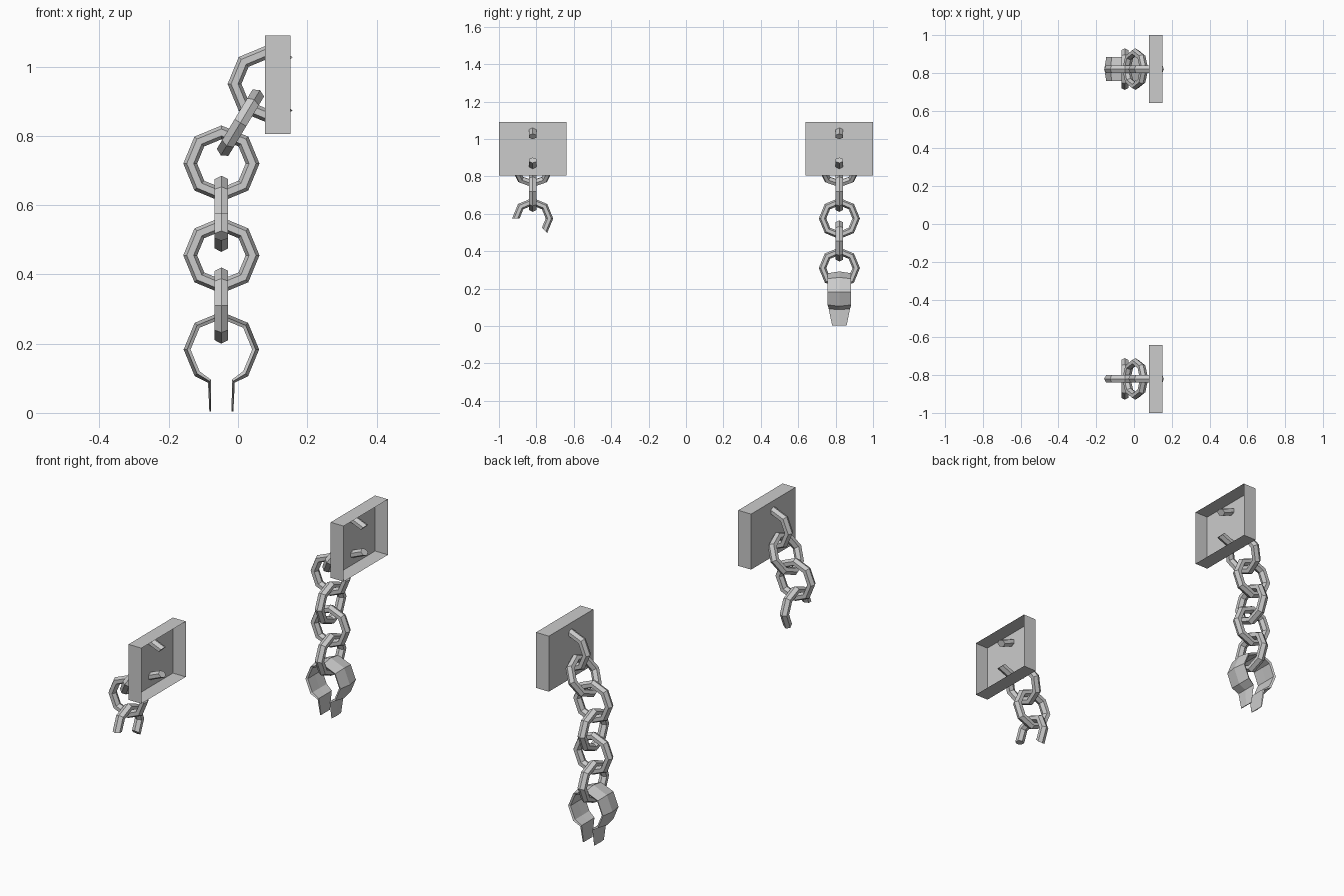
import bpy, bmesh
from math import cos, sin, radians
from mathutils import Vector, Matrix

if "Cube" in bpy.data.objects:
    bpy.data.objects.remove(bpy.data.objects["Cube"])

Y = Vector((0, 1, 0))
Z = Vector((0, 0, 1))
X = Vector((1, 0, 0))


def make(name, bm):
    bmesh.ops.recalc_face_normals(bm, faces=bm.faces)
    me = bpy.data.meshes.new(name)
    bm.to_mesh(me)
    bm.free()
    ob = bpy.data.objects.new(name, me)
    bpy.context.collection.objects.link(ob)
    return ob


# Sweep a flat-sided section along frames of (point, outward, side, thickness, width)
def sweep(name, frames, section, closed):
    bm = bmesh.new()
    rings = [[bm.verts.new(p + o * (a * t) + s * (b * w)) for a, b in section]
             for p, o, s, t, w in frames]
    n, m = len(rings), len(section)
    for i in range(n if closed else n - 1):
        r, q = rings[i], rings[(i + 1) % n]
        for j in range(m):
            k = (j + 1) % m
            bm.faces.new((r[j], r[k], q[k], q[j]))
    if not closed:
        bm.faces.new(rings[0])
        bm.faces.new(rings[-1])
    return make(name, bm)


HEX = [(0.02 * cos(radians(60 * i)), 0.0225 * sin(radians(60 * i))) for i in range(6)]


# Eight-sided chain link in the plane of u and v, optionally only part of the turn
def link(name, centre, u, v, start=0, steps=8):
    c, side = Vector(centre), u.cross(v)
    closed = steps == 8
    frames = []
    for i in range(steps if closed else steps + 1):
        a = radians(start + 45 * i)
        d = u * cos(a) + v * sin(a)
        frames.append((c + d * 0.09, d, side, 1, 1))
    return sweep(name, frames, HEX, closed)


# Hollow wall plate, open at the back
def plate(name, y):
    bm = bmesh.new()
    bmesh.ops.create_cube(bm, size=1, matrix=Matrix.Translation((0.115, y, 0.948))
                          @ Matrix.Diagonal((0.073, 0.36, 0.285, 1)))
    back = [f for f in bm.faces if f.calc_center_median().x > 0.14]
    bmesh.ops.delete(bm, geom=back, context='FACES_ONLY')
    return make(name, bm)


# Both wall mounts with their upper links
for label, y in (("long", 0.82), ("broken", -0.82)):
    plate(label + "_wall_plate", y)
    link(label + "_anchor_loop", (0.08, y, 0.95), X, Z, 45, 6)
    tilt = Vector((sin(radians(31)), 0, cos(radians(31))))
    link(label + "_tilted_link", (0.007, y, 0.838), Y, tilt)
    link(label + "_upper_link", (-0.048, y, 0.72), X, Z)

# Snapped link on the short chain
link("broken_end_link", (-0.048, -0.82, 0.575), Y, Z, -45, 5)

# Remaining links of the long chain
link("long_link_1", (-0.048, 0.82, 0.575), Y, Z)
link("long_link_2", (-0.048, 0.82, 0.455), X, Z)
link("long_link_3", (-0.048, 0.82, 0.31), Y, Z)

# Open shackle: crowned band with tapering prongs, mirrored about its centre
c = Vector((-0.048, 0.82, 0.183))
half = []
for a in (0, 45, 90, 135):
    d = Vector((sin(radians(a)), 0, cos(radians(a))))
    half.append((c + d * 0.098, d, Y, 1, 1))
half.append((Vector((-0.014, 0.82, 0.092)), Vector((0.7, 0, -0.7)), Y, 0.6, 0.9))
half.append((Vector((-0.016, 0.82, 0.004)), X, Y, 0.25, 0.62))


def flip(f):
    p, o, s, t, w = f
    return (Vector((2 * c.x - p.x, p.y, p.z)), Vector((-o.x, o.y, o.z)), s, t, w)


frames = [flip(f) for f in reversed(half[1:])] + half
BAND = [(0.011, 0), (0.001, 0.063), (-0.009, 0.058), (-0.008, 0),
        (-0.009, -0.058), (0.001, -0.063)]
sweep("shackle", frames, BAND, False)
